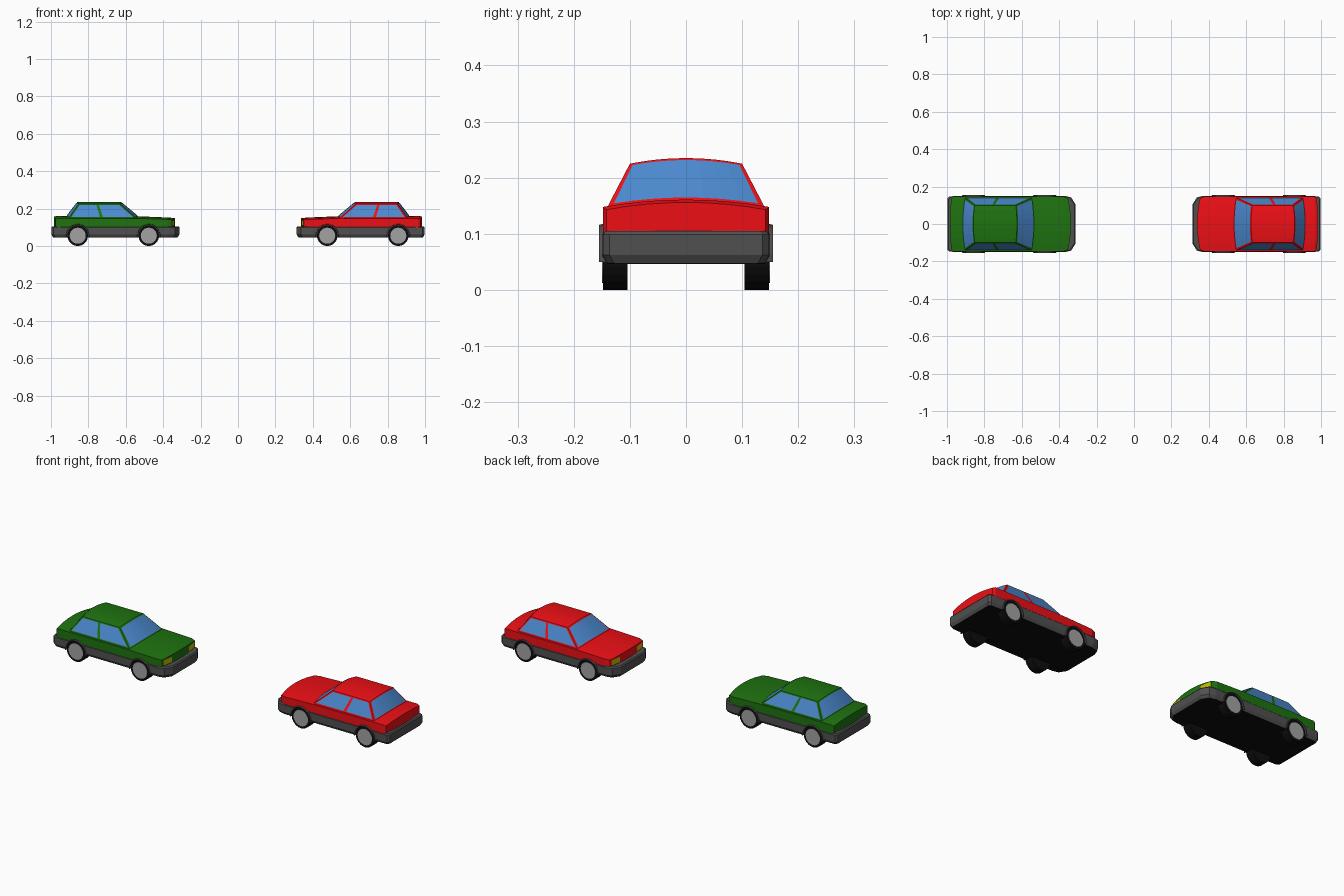
import bpy, bmesh, math
from mathutils import Vector

if "Cube" in bpy.data.objects:
    bpy.data.objects.remove(bpy.data.objects["Cube"])


def material(name, rgb):
    m = bpy.data.materials.new(name)
    m.diffuse_color = (*rgb, 1)
    m.use_nodes = True
    m.node_tree.nodes["Principled BSDF"].inputs["Base Color"].default_value = m.diffuse_color
    return m


GREEN = material("green paint", (0.013, 0.17, 0.005))
RED = material("red paint", (0.85, 0.005, 0.008))
GLASS = material("glass", (0.07, 0.25, 0.62))
TRIM = material("dark grey trim", (0.08, 0.08, 0.08))
BLACK = material("black rubber", (0.004, 0.004, 0.004))
HUB = material("hub grey", (0.36, 0.36, 0.36))
LAMP = material("lamp yellow", (0.6, 0.5, 0.0))

S = [i / 4 for i in range(-4, 5)]      # positions across the width


def build_car(label, paint, centre_x, facing):
    def make(name, verts, faces, mat):
        me = bpy.data.meshes.new(name)
        me.from_pydata([(centre_x + facing * x, facing * y, z) for x, y, z in verts], [], faces)
        bm = bmesh.new()
        bm.from_mesh(me)
        bmesh.ops.recalc_face_normals(bm, faces=bm.faces)
        bm.to_mesh(me)
        bm.free()
        ob = bpy.data.objects.new(label + "_" + name, me)
        bpy.context.collection.objects.link(ob)
        if mat:
            me.materials.append(mat)
        return ob

    def loft(name, rings, mat):
        n = len(rings[0])
        faces = [(r * n + i, r * n + (i + 1) % n, (r + 1) * n + (i + 1) % n, (r + 1) * n + i)
                 for r in range(len(rings) - 1) for i in range(n)]
        faces += [tuple(range(n)), tuple(range((len(rings) - 1) * n, len(rings) * n))]
        return make(name, [v for r in rings for v in r], faces, mat)

    def crowned(x, w_low, z_low, w, z, crown, bow):
        # cross-section with arched top, bowed in plan
        low = [(x + bow * (1 - s * s), s * w_low, z_low) for s in S]
        top = [(x + bow * (1 - s * s), s * w, z + crown * (1 - s * s)) for s in reversed(S)]
        return low + top

    def strip(name, low, high, shift, mat):
        # thin panel between two rows of points
        n = len(low)
        v = [tuple(Vector(p) + Vector(shift)) for p in low + high]
        return make(name, v, [(i, i + 1, n + i + 1, n + i) for i in range(n - 1)], mat)

    def cylinder(name, x, z, r, y0, y1, seg, mat):
        rings = [[(x + r * math.cos(2 * math.pi * i / seg), y, z + r * math.sin(2 * math.pi * i / seg))
                  for i in range(seg)] for y in (y0, y1)]
        return loft(name, rings, mat)

    # painted lower body
    body = loft("body", [crowned(x, w, .098, w, z, c, b) for x, w, z, c, b in [
        (-.318, .142, .143, .013, -.008), (-.305, .148, .148, .013, -.006),
        (.12, .148, .147, .012, 0), (.28, .147, .142, .010, .008), (.305, .138, .140, .009, .016)]], paint)

    # cabin
    ends = {"rear_window": ((-.246, .140, .148, .012, -.012), (-.193, .100, .225, .010, -.008)),
            "windshield": ((.112, .140, .148, .010, .012), (.026, .100, .225, .010, .006))}
    order = [ends["rear_window"][0], ends["rear_window"][1], ends["windshield"][1], ends["windshield"][0]]
    loft("cabin", [crowned(x, .142, .143, w, z, c, b) for x, w, z, c, b in order], paint)

    # front and rear glass
    for name, (base, top) in ends.items():
        def row(t, reach):
            x, w, z, c, b = [p + (q - p) * t for p, q in zip(base, top)]
            return [(x + b * (1 - (s * reach) ** 2), s * reach * w, z + c * (1 - (s * reach) ** 2)) for s in S]
        d = 1 if name == "windshield" else -1
        strip(name, row(.05, .93), row(.94, .93), (.0012 * d, 0, .001), GLASS)

    # side glass
    def side_pt(x, f, side):
        return (x, side * (.140 - .040 * f), .148 + .077 * f)
    for side in (-1, 1):
        for name, b0, b1, t0, t1 in [("rear_side_window", -.232, -.080, -.188, -.099),
                                     ("front_side_window", -.064, .097, -.086, .021)]:
            strip(name, [side_pt(b0, .08, side), side_pt(b1, .08, side)],
                  [side_pt(t0, .93, side), side_pt(t1, .93, side)], (0, side * .0013, .0007), GLASS)

    # grey bumper and sill band, black floor
    outline = [(-.340, .136), (-.328, .148), (-.25, .150), (.29, .150), (.322, .142), (.345, .105)]
    outline = outline + [(x, -y) for x, y in reversed(outline)]

    def layer(z, k):
        return [(x * (1 - k / .34), y * (1 - k / .15), z) for x, y in outline]
    sill = loft("bumper_band", [layer(.048, .008), layer(.062, 0), layer(.099, 0), layer(.105, .005)], TRIM)
    floor = loft("floor", [layer(.0465, .009), layer(.050, .009)], BLACK)

    # headlights
    for side in (-1, 1):
        def lamp(z):
            return [(.305 + .016 * (1 - (s * s)), side * s * .138, z) for s in (.52, .75, .96)]
        strip("headlight", lamp(.109), lamp(.136), (.0015, 0, 0), LAMP)

    # wheels, arches and wheel wells
    for x in (-.199, .181):
        for side in (-1, 1):
            well = cylinder("well_cutter", x, .055, .058, side * .098, side * .2, 24, BLACK)
            well.hide_render = True
            well.hide_viewport = True
            for part in (body, sill, floor):
                m = part.modifiers.new("well", 'BOOLEAN')
                m.operation = 'DIFFERENCE'
                m.solver = 'EXACT'
                m.object = well
            cylinder("tyre", x, .055, .055, side * .104, side * .148, 24, BLACK)
            cylinder("hub", x, .055, .043, side * .110, side * .1495, 24, HUB)
            arc = [math.radians(-5 + 190 * i / 14) for i in range(15)]
            loft("wheel_arch", [[(x + r * math.cos(a), side * y, .055 + r * math.sin(a))
                                 for r, y in ((.057, .142), (.057, .155), (.061, .155), (.064, .142))]
                                for a in arc], TRIM)


build_car("green_car", GREEN, -.658, 1)
build_car("red_car", RED, .658, -1)
